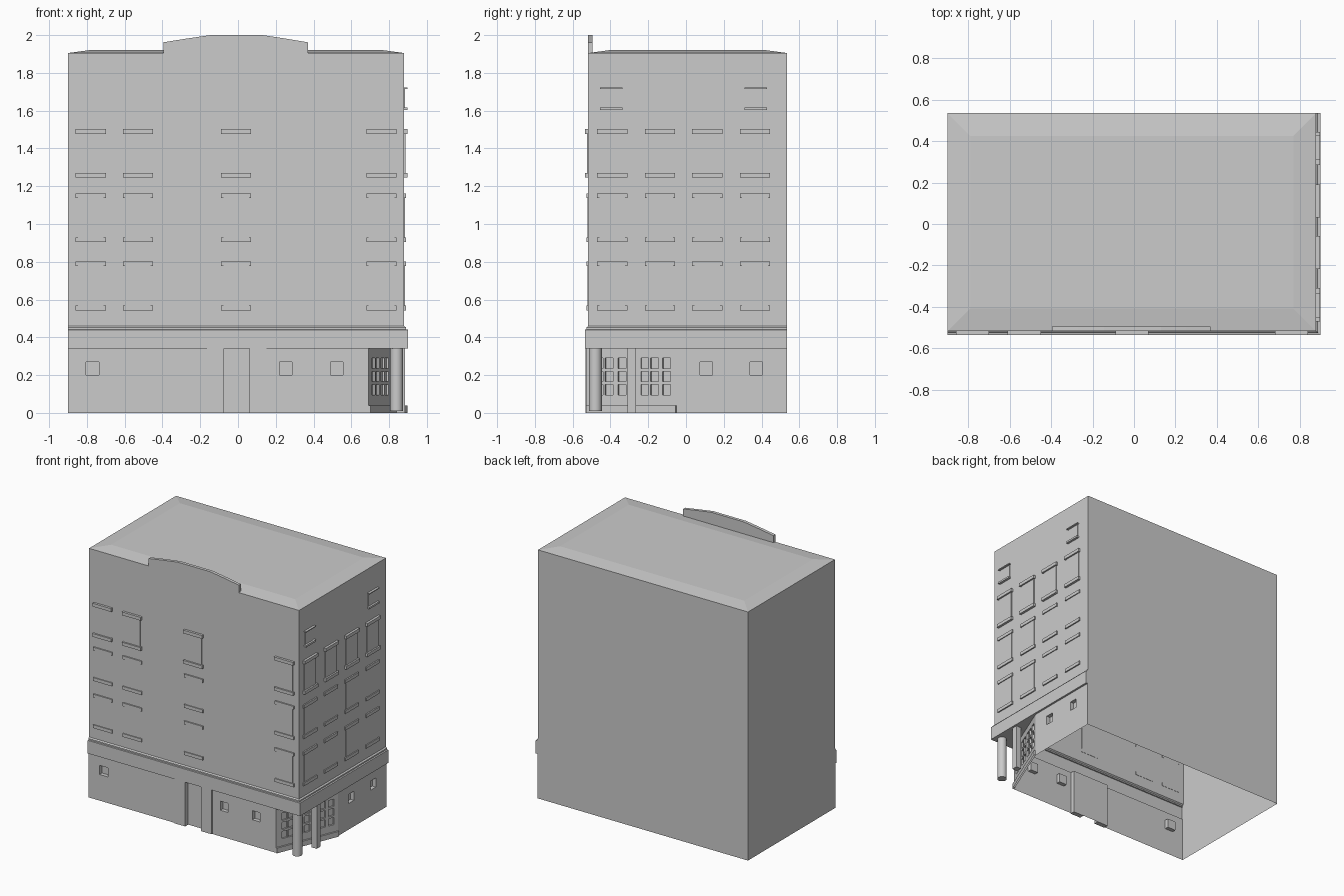
import bpy, bmesh, math
from mathutils import Vector

if "Cube" in bpy.data.objects:
    bpy.data.objects.remove(bpy.data.objects["Cube"])

XL, YB = -0.90, 0.535          # flush left and back planes
XR, YF = 0.88, -0.518          # upper right and front wall planes
BX, BY = 0.885, -0.526         # base storey right and front planes
ZB = 0.34                      # top of base storey


def finish(name, bm):
    bmesh.ops.remove_doubles(bm, verts=bm.verts, dist=1e-5)
    me = bpy.data.meshes.new(name)
    bm.to_mesh(me)
    bm.free()
    ob = bpy.data.objects.new(name, me)
    bpy.context.collection.objects.link(ob)
    return ob


def add_face(bm, pts):
    return bm.faces.new([bm.verts.new(p) for p in pts])


def add_box(bm, x0, x1, y0, y1, z0, z1):
    r = bmesh.ops.create_cube(bm, size=1)
    for v in r['verts']:
        v.co = Vector(((x0 + x1) / 2 + v.co.x * (x1 - x0),
                       (y0 + y1) / 2 + v.co.y * (y1 - y0),
                       (z0 + z1) / 2 + v.co.z * (z1 - z0)))


def wall(name, p0, p1, holes, depth):
    """Base storey wall from p0 to p1 with recesses (u0, u1, z0, z1)."""
    p0, p1 = Vector(p0), Vector(p1)
    d = (p1 - p0).normalized()
    n = Vector((d.y, -d.x))
    length = (p1 - p0).length

    def P(u, z, off=0):
        q = p0 + d * u - n * off
        return (q.x, q.y, z)
    us = sorted({0, length, *[v for h in holes for v in h[:2]]})
    zs = sorted({0, ZB, *[v for h in holes for v in h[2:]]})
    bm = bmesh.new()
    for a, b in zip(us, us[1:]):
        for c, e in zip(zs, zs[1:]):
            u, z = (a + b) / 2, (c + e) / 2
            if not any(h[0] < u < h[1] and h[2] < z < h[3] for h in holes):
                add_face(bm, [P(a, c), P(b, c), P(b, e), P(a, e)])
    for a, b, c, e in holes:
        add_face(bm, [P(a, c, depth), P(b, c, depth), P(b, e, depth), P(a, e, depth)])
        rim = [(a, c), (b, c), (b, e), (a, e)]
        for (ua, za), (ub, zb) in zip(rim, rim[1:] + rim[:1]):
            if za == zb == 0:
                continue
            add_face(bm, [P(ua, za), P(ub, zb), P(ub, zb, depth), P(ua, za, depth)])
    return finish(name, bm)


# Upper shell: stacked rectangular rings for belt, walls and shallow hipped roof
bm = bmesh.new()
rings = [(XL, 0.90, -0.535, YB, ZB), (XL, 0.90, -0.535, YB, 0.44),
         (XL, 0.89, -0.527, YB, 0.442), (XL, 0.89, -0.527, YB, 0.452),
         (XL, XR, YF, YB, 0.46), (XL, XR, YF, YB, 1.905),
         (XL + 0.11, XR - 0.11, YF + 0.11, YB - 0.11, 1.92)]
loops = [[bm.verts.new(p) for p in ((a, c, z), (b, c, z), (b, e, z), (a, e, z))]
         for a, b, c, e, z in rings]
for lo, hi in zip(loops, loops[1:]):
    for i in range(4):
        j = (i + 1) % 4
        bm.faces.new([lo[i], lo[j], hi[j], hi[i]])
bm.faces.new(loops[-1])
# Belt underside, including the triangular porch ceiling
add_face(bm, [(XL, -0.535, ZB), (XL, BY, ZB), (0.69, BY, ZB), (BX, -0.05, ZB),
              (BX, YB, ZB), (0.90, YB, ZB), (0.90, -0.535, ZB)])
finish("upper_shell", bm)

# Base storey walls
sq = [(-0.805, -0.735), (0.22, 0.285), (0.49, 0.555)]
front = [(a - XL, b - XL, 0.20, 0.27) for a, b in sq]
wall("front_base_wall", (XL, BY), (0.69, BY),
     front + [(-0.075 - XL, 0.06 - XL, 0, ZB)], 0.03)
wall("right_base_wall", (BX, -0.05), (BX, YB),
     [(a + 0.05, a + 0.115, 0.20, 0.27) for a in (0.075, 0.34)], 0.03)
wall("back_base_wall", (BX, YB), (XL, YB), [], 0)
wall("left_base_wall", (XL, YB), (XL, BY), [], 0)

# Angled entrance wall with paned doors
panes = [(u, u + 0.045, z, z + 0.055)
         for u in (0.05, 0.105, 0.18, 0.235, 0.31, 0.365, 0.435)
         for z in (0.095, 0.165, 0.235)]
wall("corner_entrance", (0.69, BY), (BX, -0.05), panes, 0.012)
bm = bmesh.new()
a, b = Vector((0.69, BY)), Vector((BX, -0.05))
n = Vector((b.y - a.y, a.x - b.x)).normalized() * 0.012
low = [bm.verts.new((p.x, p.y, 0)) for p in (a, a + n, b + n, b)]
top = [bm.verts.new((v.co.x, v.co.y, 0.04)) for v in low]
bm.faces.new(top)
for i in range(3):
    bm.faces.new([low[i], low[i + 1], top[i + 1], top[i]])
finish("entrance_threshold", bm)

# Round corner column and square porch pillar
bm = bmesh.new()
bmesh.ops.create_cone(bm, cap_ends=True, segments=24, radius1=0.034,
                      radius2=0.034, depth=ZB - 0.01)
bmesh.ops.translate(bm, verts=bm.verts, vec=(0.84, -0.48, (ZB + 0.01) / 2))
col = finish("corner_column", bm)
bpy.context.view_layer.objects.active = col
col.select_set(True)
bpy.ops.object.shade_smooth_by_angle(angle=math.radians(40))
bm = bmesh.new()
add_box(bm, 0.84, 0.885, -0.31, -0.265, 0, ZB)
finish("porch_pillar", bm)

# Front door pilasters
bm = bmesh.new()
for x0, x1 in ((-0.165, -0.075), (0.06, 0.15)):
    add_box(bm, x0, x1, BY - 0.007, BY + 0.03, 0, ZB)
finish("door_pilasters", bm)

# Upper windows: thin panel between a sill and a lintel, on front and right walls
cols = {"front": [-0.78, -0.53, -0.01, 0.76], "right": [-0.39, -0.138, 0.112, 0.365]}
rows = [(0.555, 0.79, 0.010, 0.003), (0.917, 1.15, 0.010, 0.003),
        (1.258, 1.49, 0.018, 0.006)]
for side, centres in cols.items():
    sills, panels = bmesh.new(), bmesh.new()

    def slab(bm, c, half, z0, z1, out):
        if side == "front":
            add_box(bm, c - half, c + half, YF - out, YF + 0.002, z0, z1)
        else:
            add_box(bm, XR - 0.002, XR + out, c - half, c + half, z0, z1)
    for c in centres:
        for z0, z1, out, thin in rows:
            for z in (z0, z1):
                slab(sills, c, 0.08, z - 0.0125, z + 0.0125, out)
            slab(panels, c, 0.068, z0, z1, thin)
    if side == "right":
        # Small attic windows near the two corners
        for c in (-0.395, 0.37):
            slab(sills, c, 0.06, 1.603, 1.617, 0.018)
            slab(sills, c, 0.06, 1.716, 1.723, 0.018)
            slab(panels, c, 0.05, 1.61, 1.72, 0.003)
    finish(side + "_sills", sills)
    finish(side + "_window_panels", panels)

# Arched parapet above the front
bm = bmesh.new()
prof = [(-0.395, 1.90), (0.37, 1.90), (0.37, 1.962), (0.25, 1.982), (0.13, 2.0),
        (-0.145, 2.0), (-0.27, 1.982), (-0.395, 1.962)]
f = add_face(bm, [(x, YF, z) for x, z in prof])
r = bmesh.ops.extrude_face_region(bm, geom=[f], use_keep_orig=True)
bmesh.ops.translate(bm, vec=(0, 0.024, 0),
                    verts=[v for v in r['geom'] if isinstance(v, bmesh.types.BMVert)])
bmesh.ops.recalc_face_normals(bm, faces=bm.faces)
finish("parapet", bm)
